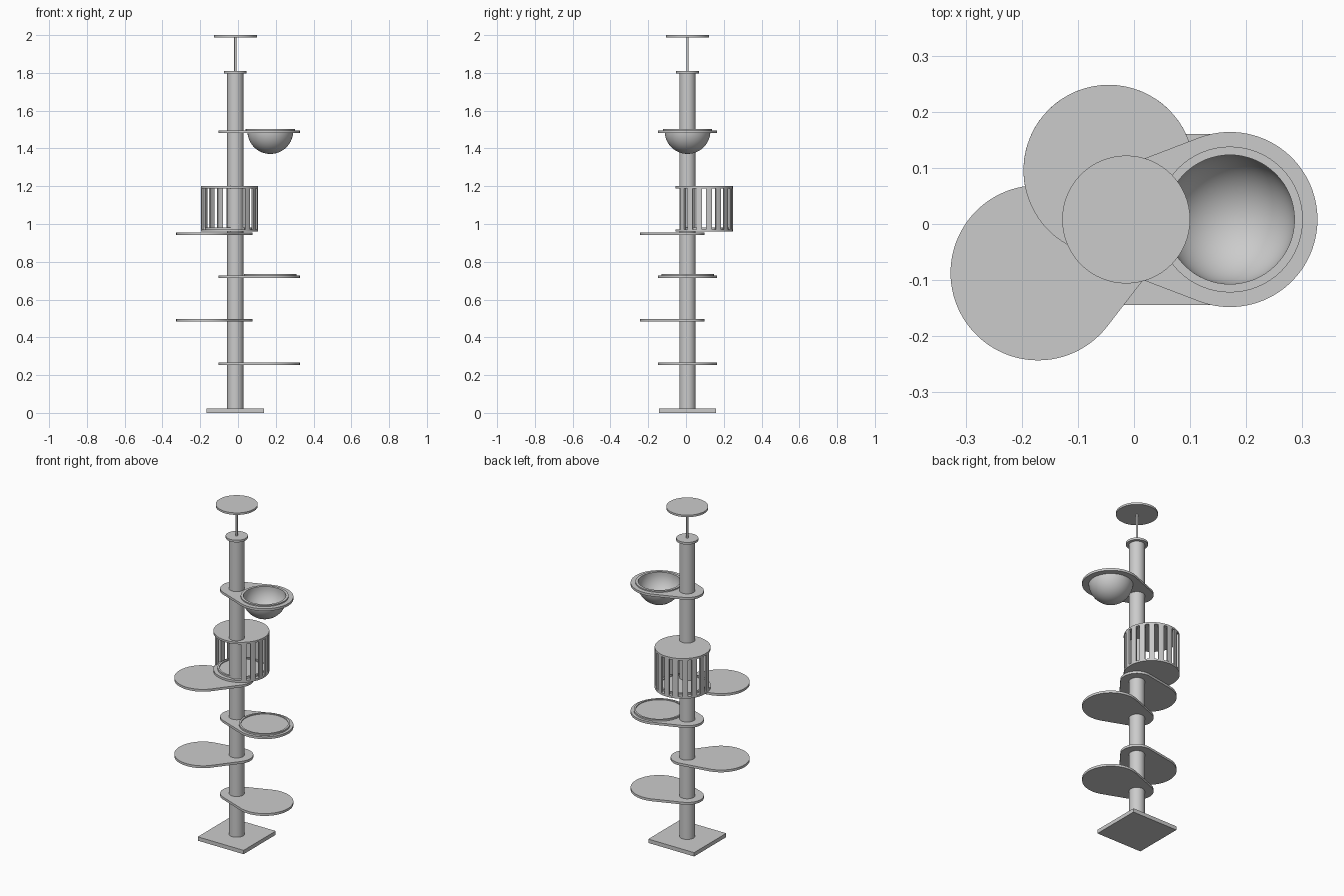
import bpy, bmesh, math
from math import cos, sin, pi, radians

if "Cube" in bpy.data.objects:
    bpy.data.objects.remove(bpy.data.objects["Cube"])

POLE = (-0.014, 0.008)
RIGHT = (0.171, 0.008)
LEFT = (-0.171, -0.087)
DEN = (-0.045, 0.096)
STEP_R, HUB_R, DEN_R = 0.156, 0.09, 0.152


def finish(name, bm):
    bmesh.ops.recalc_face_normals(bm, faces=bm.faces[:])
    me = bpy.data.meshes.new(name)
    bm.to_mesh(me)
    bm.free()
    ob = bpy.data.objects.new(name, me)
    bpy.context.collection.objects.link(ob)
    bpy.ops.object.select_all(action='DESELECT')
    ob.select_set(True)
    bpy.context.view_layer.objects.active = ob
    bpy.ops.object.shade_smooth_by_angle(angle=radians(30))
    return ob


def arc(c, r, a0, a1, n):
    return [(c[0] + r * cos(a0 + (a1 - a0) * i / n),
             c[1] + r * sin(a0 + (a1 - a0) * i / n)) for i in range(n + 1)]


def circle(c, r, n=64):
    return arc(c, r, 0, 2 * pi, n)[:-1]


def teardrop(c):
    # hub circle around the pole joined by tangents to the big step circle
    dx, dy = c[0] - POLE[0], c[1] - POLE[1]
    t = math.atan2(dy, dx)
    a = math.acos((HUB_R - STEP_R) / math.hypot(dx, dy))
    return arc(c, STEP_R, t - a, t + a, 56) + arc(POLE, HUB_R, t + a, t + 2 * pi - a, 32)


def plate(name, z0, z1, *loops):
    # flat plate from an outline; further loops become holes
    bm = bmesh.new()
    for pts in loops:
        vs = [bm.verts.new((x, y, z0)) for x, y in pts]
        for i, v in enumerate(vs):
            bm.edges.new((vs[i - 1], v))
    if len(loops) == 1:
        bm.faces.new(bm.verts[:])
    else:
        bmesh.ops.triangle_fill(bm, edges=bm.edges[:], use_beauty=True, normal=(0, 0, 1))
    ext = bmesh.ops.extrude_face_region(bm, geom=bm.faces[:], use_keep_orig=True)
    top = [g for g in ext['geom'] if isinstance(g, bmesh.types.BMVert)]
    bmesh.ops.translate(bm, verts=top, vec=(0, 0, z1 - z0))
    return finish(name, bm)


# base and pole
h = 0.152
plate("base", 0, 0.023, [(POLE[0] + sx * h, POLE[1] + sy * h)
                         for sx, sy in ((-1, -1), (1, -1), (1, 1), (-1, 1))])
plate("pole", 0.023, 1.798, circle(POLE, 0.043))
plate("pole_cap", 1.798, 1.811, circle(POLE, 0.06))
plate("tension_rod", 1.811, 1.988, circle(POLE, 0.006, 24))
plate("ceiling_disc", 1.988, 2.0, circle(POLE, 0.114))

# climbing steps, alternating sides
for i, (c, z) in enumerate(((RIGHT, 0.26), (LEFT, 0.491), (RIGHT, 0.72), (LEFT, 0.949))):
    plate(f"step_{i + 1}", z - 0.007, z + 0.007, teardrop(c))

# round pad with raised rim on the third step
plate("step_pad", 0.727, 0.731, circle(RIGHT, 0.128))
plate("step_pad_rim", 0.727, 0.736, circle(RIGHT, 0.139), circle(RIGHT, 0.128))

# slatted den: floor, roof, slats with an opening at the front
plate("den_floor", 0.959, 0.971, circle(DEN, DEN_R))
plate("den_roof", 1.188, 1.2, circle(DEN, DEN_R))
plate("den_pad", 0.971, 0.975, circle(DEN, 0.118))
plate("den_pad_rim", 0.971, 0.981, circle(DEN, 0.129), circle(DEN, 0.118))
half = radians(5.8)
for i in range(13):
    a = radians(-50 + 20 * i)
    plate(f"den_slat_{i + 1}", 0.971, 1.188,
          arc(DEN, DEN_R, a - half, a + half, 4)
          + arc(DEN, DEN_R - 0.01, a + half, a - half, 4))

# bowl shelf with a hole, and the hemispherical bowl hanging in it
plate("bowl_shelf", 1.481, 1.495, teardrop(RIGHT), circle(RIGHT, 0.121))
R_OUT, R_IN, zc = 0.121, 0.115, 1.492
prof = [(R_OUT * sin(t), zc - R_OUT * cos(t)) for t in (pi / 2 * i / 20 for i in range(21))]
prof += [(R_OUT, 1.495), (0.13, 1.495), (0.13, 1.502), (R_IN, 1.502)]
prof += [(R_IN * sin(t), zc - R_IN * cos(t)) for t in (pi / 2 * i / 20 for i in range(20, -1, -1))]
bm = bmesh.new()
vs = [bm.verts.new((RIGHT[0] + r, RIGHT[1], z)) for r, z in prof]
es = [bm.edges.new(p) for p in zip(vs, vs[1:])]
bmesh.ops.spin(bm, geom=vs + es, cent=(*RIGHT, 0), axis=(0, 0, 1), angle=2 * pi, steps=64)
bmesh.ops.remove_doubles(bm, verts=bm.verts[:], dist=1e-5)
finish("bowl", bm)
